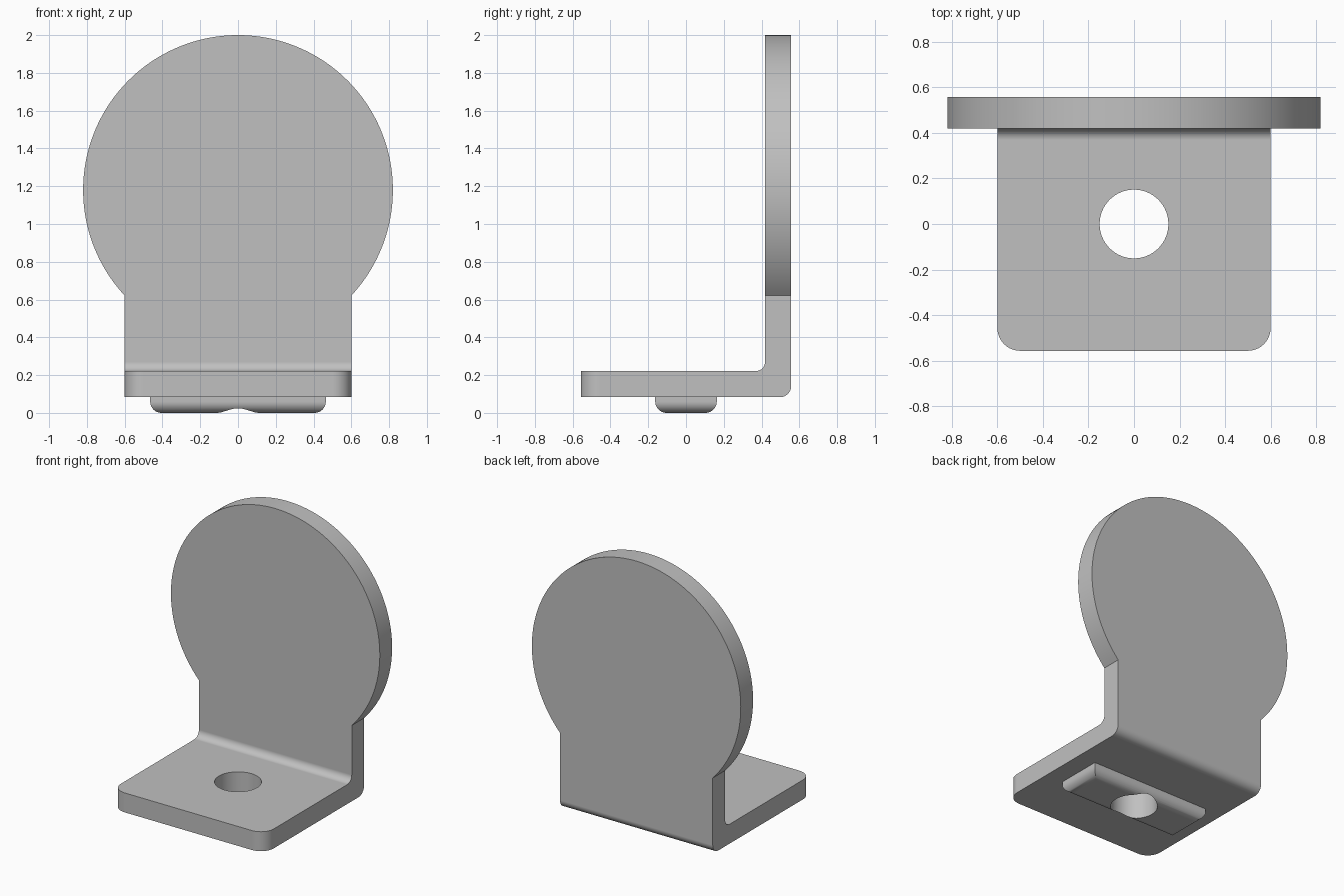
import bpy, bmesh, math

cube = bpy.data.objects.get("Cube")
if cube:
    bpy.data.objects.remove(cube, do_unlink=True)

HALF_W, HALF_D = 0.6, 0.557      # base half width and depth
BOTTOM, THICK = 0.083, 0.138     # sheet underside and thickness
DISC_R, DISC_Z = 0.82, 1.18
HOLE_R = 0.151

grey = bpy.data.materials.new("plain_grey")
grey.use_nodes = True
colour = (0.53, 0.53, 0.53, 1)
grey.diffuse_color = colour
grey.node_tree.nodes["Principled BSDF"].inputs["Base Color"].default_value = colour


def make_object(name, bm):
    bmesh.ops.recalc_face_normals(bm, faces=bm.faces)
    mesh = bpy.data.meshes.new(name)
    bm.to_mesh(mesh)
    bm.free()
    mesh.materials.append(grey)
    obj = bpy.data.objects.new(name, mesh)
    bpy.context.collection.objects.link(obj)
    return obj


def prism(points, direction):
    """Extrude a closed outline of 3D points along a direction."""
    bm = bmesh.new()
    face = bm.faces.new([bm.verts.new(p) for p in points])
    moved = bmesh.ops.extrude_face_region(bm, geom=[face])["geom"]
    bmesh.ops.translate(bm, vec=direction,
                        verts=[v for v in moved if isinstance(v, bmesh.types.BMVert)])
    return bm


def round_edges(bm, radius, segments, rule):
    edges = [e for e in bm.edges if rule(*[v.co for v in e.verts])]
    bmesh.ops.bevel(bm, geom=edges, offset=radius, segments=segments,
                    profile=0.5, affect='EDGES')


def arc(cx, cz, radius, start, end, count):
    angles = [math.radians(start + (end - start) * i / count) for i in range(count + 1)]
    return [(cx + radius * math.cos(a), cz + radius * math.sin(a)) for a in angles]


def combine(target, other, operation):
    bpy.context.view_layer.objects.active = target
    mod = target.modifiers.new(operation, 'BOOLEAN')
    mod.object, mod.operation, mod.solver = other, operation, 'EXACT'
    bpy.ops.object.modifier_apply(modifier=mod.name)
    bpy.data.objects.remove(other, do_unlink=True)


# Bent sheet: L section with a rounded bend, swept along x
top, inner, bend = BOTTOM + THICK, HALF_D - THICK, 0.05
section = [(-HALF_D, BOTTOM)]
section += arc(HALF_D - 0.06, BOTTOM + 0.06, 0.06, -90, 0, 8)
section += [(HALF_D, 2.1), (inner, 2.1)]
section += arc(inner - bend, top + bend, bend, 0, -90, 8)
section += [(-HALF_D, top)]
bracket = make_object("angle_bracket", prism([(-1, y, z) for y, z in section], (2, 0, 0)))

# Trim the sheet to the front outline: straight neck under a round plate
half = math.degrees(math.acos(HALF_W / DISC_R))
outline = [(-HALF_W, -0.2), (HALF_W, -0.2)] + arc(0, DISC_Z, DISC_R, -half, 180 + half, 128)
trim = make_object("outline_trim", prism([(x, -1, z) for x, z in outline], (0, 2, 0)))
combine(bracket, trim, 'INTERSECT')

# Round the two front corners of the base
bm = bmesh.new()
bm.from_mesh(bracket.data)
round_edges(bm, 0.1, 10, lambda a, b: abs(a.z - b.z) > 0.1 and max(a.y, b.y) < -HALF_D + 0.01)
bm.to_mesh(bracket.data)
bm.free()

# Locating key under the base, with rounded lower edges
corners = [(-0.465, -0.163, 0), (0.465, -0.163, 0), (0.465, 0.163, 0), (-0.465, 0.163, 0)]
bm = prism(corners, (0, 0, 0.15))
round_edges(bm, 0.06, 8, lambda a, b: max(a.z, b.z) < 0.01)
combine(bracket, make_object("locating_key", bm), 'UNION')

# Bolt hole through base and key
circle = [(x, y, -0.2) for x, y in arc(0, 0, HOLE_R, 0, 360, 64)[:-1]]
combine(bracket, make_object("hole_cutter", prism(circle, (0, 0, 0.6))), 'DIFFERENCE')

# Smooth curves, crisp flats
bpy.ops.object.select_all(action='DESELECT')
bracket.select_set(True)
bpy.context.view_layer.objects.active = bracket
bpy.ops.object.shade_smooth_by_angle(angle=math.radians(30))
weighted = bracket.modifiers.new("flat_faces", 'WEIGHTED_NORMAL')
weighted.keep_sharp = True
